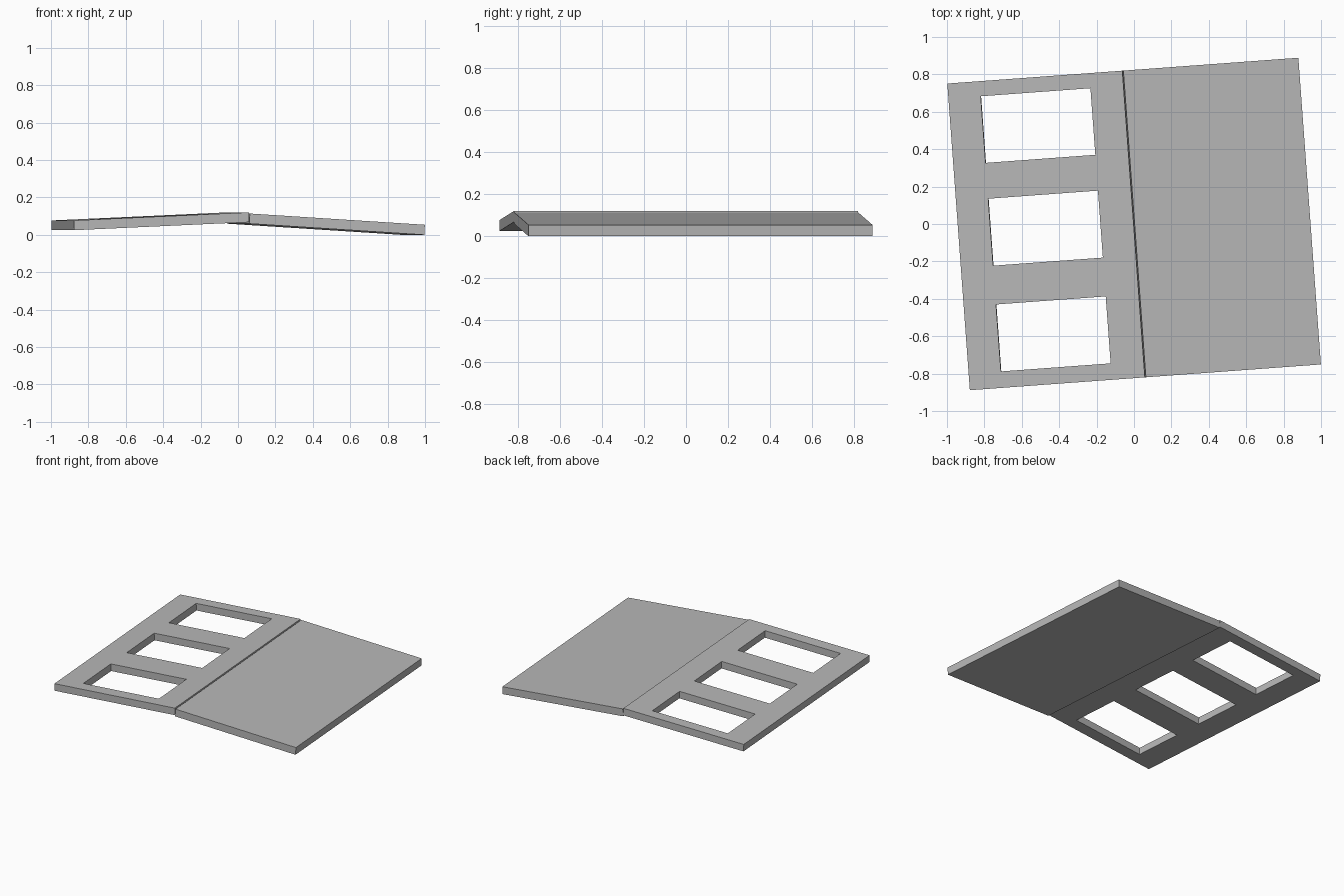
import bpy, bmesh, math
from mathutils import Matrix, Vector

if "Cube" in bpy.data.objects:
    bpy.data.objects.remove(bpy.data.objects["Cube"])

YAW = math.radians(4.2)      # whole roof is turned slightly about z
HALF = 0.822                 # half length along the ridge

grey = bpy.data.materials.new("light grey")
grey.diffuse_color = (0.48, 0.48, 0.48, 1)
grey.use_nodes = True
grey.node_tree.nodes["Principled BSDF"].inputs["Base Color"].default_value = grey.diffuse_color


def panel(name, us, vs, holes, ridge_z, tilt, thick):
    """Flat slab of grid cells, leaving out the (i, j) cells in holes, tilted about the ridge."""
    bm = bmesh.new()
    grid = [[bm.verts.new((u, v, 0)) for v in vs] for u in us]
    for i in range(len(us) - 1):
        for j in range(len(vs) - 1):
            if (i, j) not in holes:
                bm.faces.new((grid[i][j], grid[i + 1][j], grid[i + 1][j + 1], grid[i][j + 1]))
    # Thicken upwards, keeping the lower skin
    out = bmesh.ops.extrude_face_region(bm, geom=bm.faces[:], use_keep_orig=True)
    top = [e for e in out["geom"] if isinstance(e, bmesh.types.BMVert)]
    bmesh.ops.translate(bm, verts=top, vec=Vector((0, 0, thick)))
    bmesh.ops.recalc_face_normals(bm, faces=bm.faces[:])
    bm.transform(Matrix.Rotation(YAW, 4, 'Z') @ Matrix.Translation((0, 0, ridge_z))
                 @ Matrix.Rotation(math.radians(tilt), 4, 'Y'))
    me = bpy.data.meshes.new(name)
    bm.to_mesh(me)
    bm.free()
    me.materials.append(grey)
    ob = bpy.data.objects.new(name, me)
    bpy.context.collection.objects.link(ob)
    return ob


# Left slope with three skylight openings
panel("skylight_slope", [-0.939, -0.766, -0.177, 0],
      [-HALF, -0.734, -0.375, -0.167, 0.192, 0.384, 0.741, HALF],
      {(1, 1), (1, 3), (1, 5)}, 0.068, -2.63, 0.052)

# Plain right slope, set slightly lower at the ridge
panel("plain_slope", [0, 0.94], [-HALF, HALF], set(), 0.06, 3.66, 0.054)
